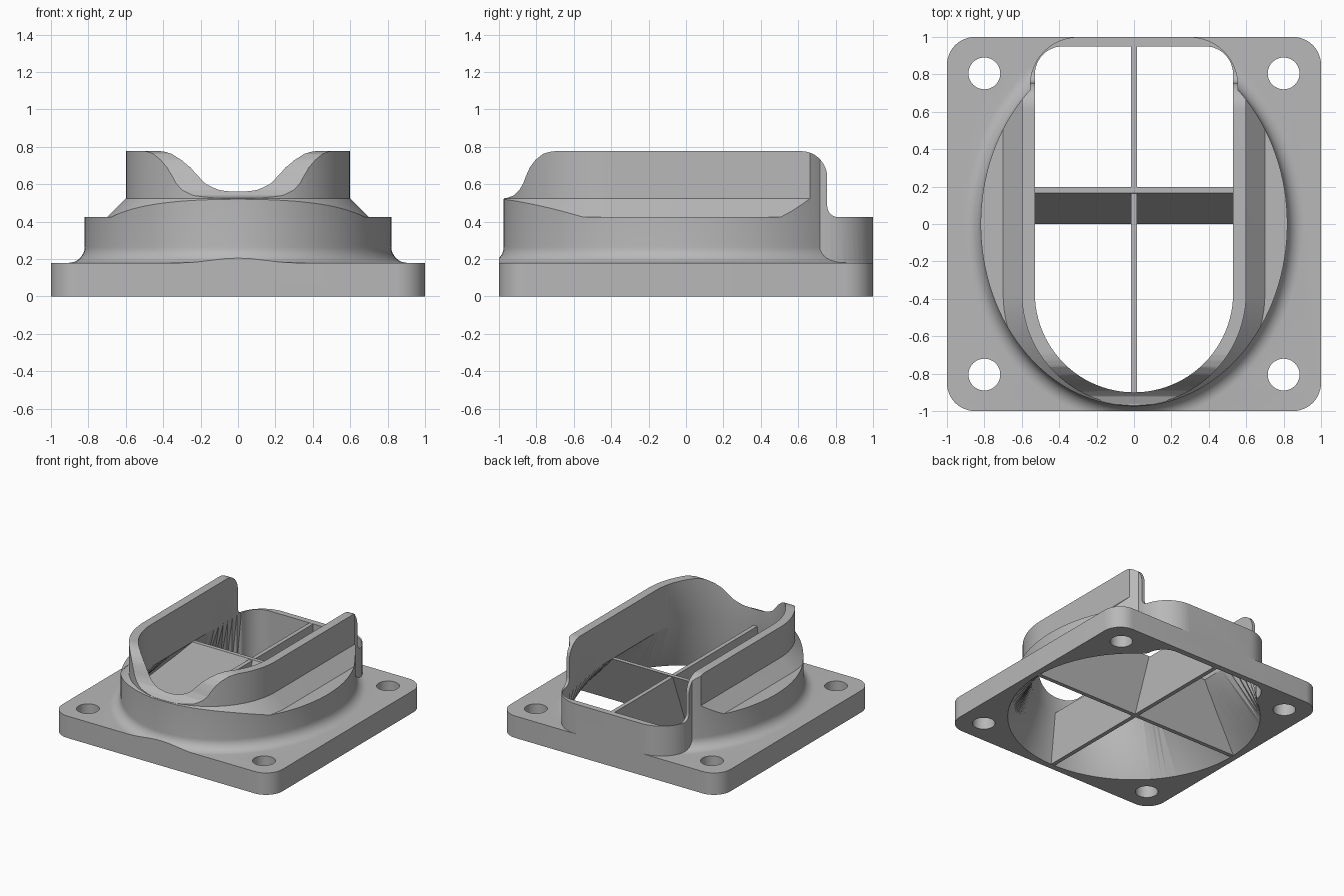
import bpy, bmesh
from math import pi, sin, cos, hypot

if "Cube" in bpy.data.objects:
    bpy.data.objects.remove(bpy.data.objects["Cube"], do_unlink=True)

grey = bpy.data.materials.new("plain grey")
grey.use_nodes = True
grey.diffuse_color = (0.48, 0.48, 0.48, 1)
grey.node_tree.nodes["Principled BSDF"].inputs["Base Color"].default_value = (0.48, 0.48, 0.48, 1)


def arc(cx, cy, r, a0, a1, n=12):
    """Points on an arc, angles in quarter turns."""
    angles = [(a0 + (a1 - a0) * i / n) * pi / 2 for i in range(n + 1)]
    return [(cx + r * cos(a), cy + r * sin(a)) for a in angles]


def rounded_box(hx, y0, y1, r):
    return (arc(hx - r, y1 - r, r, 0, 1) + arc(r - hx, y1 - r, r, 1, 2)
            + arc(r - hx, y0 + r, r, 2, 3) + arc(hx - r, y0 + r, r, 3, 4))


def ellipse(a, b, n=128):
    return [(a * cos(2 * pi * i / n), b * sin(2 * pi * i / n)) for i in range(n)]


def line(p, q, n=12):
    """Points strictly between p and q."""
    return [(p[0] + (q[0] - p[0]) * i / n, p[1] + (q[1] - p[1]) * i / n) for i in range(1, n)]


def loft(name, sections, along_x=False):
    """Closed solid through (outline, level) sections."""
    bm = bmesh.new()
    rings = []
    for pts, h in sections:
        rings.append([bm.verts.new((h, u, v) if along_x else (u, v, h)) for u, v in pts])
    n = len(rings[0])
    sides = []
    for a, b in zip(rings, rings[1:]):
        for i in range(n):
            j = (i + 1) % n
            sides.append(bm.faces.new((a[i], a[j], b[j], b[i])))
    bm.faces.new(rings[0][::-1])
    bm.faces.new(rings[-1])
    bmesh.ops.triangulate(bm, faces=sides)
    bmesh.ops.recalc_face_normals(bm, faces=bm.faces)
    mesh = bpy.data.meshes.new(name)
    bm.to_mesh(mesh)
    bm.free()
    mesh.materials.append(grey)
    ob = bpy.data.objects.new(name, mesh)
    bpy.context.collection.objects.link(ob)
    return ob


def activate(ob):
    bpy.ops.object.select_all(action="DESELECT")
    ob.select_set(True)
    bpy.context.view_layer.objects.active = ob


def combine(ob, tool, operation):
    """Boolean that consumes the tool object."""
    activate(ob)
    mod = ob.modifiers.new("combine", "BOOLEAN")
    mod.object, mod.operation, mod.solver = tool, operation, "EXACT"
    bpy.ops.object.modifier_apply(modifier=mod.name)
    bpy.data.objects.remove(tool, do_unlink=True)


def u_shape(r):
    """Straight sides open to the back, round front."""
    return arc(0, -0.37, r, 2, 4, 48) + [(r, 1.2), (-r, 1.2)]


# Oval body with a flared foot, joined to the rear box
A, B, FOOT = 0.82, 0.975, 0.085
flare = [(ellipse(A + FOOT, B + FOOT), 0.1)]
for i in range(9):
    t = i / 8 * pi / 2
    o = FOOT * (1 - sin(t))
    flare.append((ellipse(A + o, B + o), 0.18 + FOOT * (1 - cos(t))))
flare.append((ellipse(A, B), 0.9))
housing = loft("housing", flare)
rear = rounded_box(0.557, 0.2, 1.0, 0.26)
combine(housing, loft("rear_box", [(rear, 0.1), (rear, 0.9)]), "UNION")

# Height envelope: low deck plus the U-shaped wall with its chamfered foot
deck = rounded_box(1.3, -1.3, 1.3, 0.1)
envelope = loft("envelope", [(deck, 0.0), (deck, 0.425)])
wall = loft("wall", [(u_shape(0.75), 0.375), (u_shape(0.6), 0.525), (u_shape(0.6), 0.95)])
side = ([(-1.3, 0.3), (-1.3, 0.525), (-0.96, 0.526), (-0.92, 0.54), (-0.89, 0.57),
         (-0.87, 0.605), (-0.855, 0.645), (-0.835, 0.69), (-0.805, 0.73), (-0.765, 0.762),
         (-0.73, 0.773), (-0.7, 0.777)]
        + arc(0.615, 0.637, 0.14, 1, 0) + arc(0.815, 0.484, 0.06, 2, 3, 8)
        + [(0.84, 0.41), (0.84, 0.3)])
combine(wall, loft("side_profile", [(side, -1.2), (side, 1.2)], True), "INTERSECT")
combine(envelope, wall, "UNION")
combine(housing, envelope, "INTERSECT")

# Square mounting plate, trimming the flare to its edges
plate = rounded_box(1, -1, 1, 0.15)
combine(housing, loft("trim", [(plate, -0.1), (plate, 1.0)]), "INTERSECT")
combine(housing, loft("mounting_plate", [(plate, 0.0), (plate, 0.18)]), "UNION")

# Duct: round at the bottom, U-shaped with a squared back at the top
W, R = 0.53, 0.15
opening = (arc(0, -0.37, W, 2, 4, 48) + line((W, -0.37), (W, 0.8), 20)
           + arc(W - R, 0.95 - R, R, 0, 1) + line((W - R, 0.95), (R - W, 0.95), 20)
           + arc(R - W, 0.95 - R, R, 1, 2) + line((-W, 0.8), (-W, -0.37), 20))
inlet = []
for x, y in opening:
    d = hypot(x, y)
    k = max(0.95, d + 0.002) / d
    inlet.append((x * k, y * k))
combine(housing, loft("duct", [(inlet, -0.05), (inlet, 0), (opening, 0.43), (opening, 1)]), "DIFFERENCE")

# Four bolt holes
for sx in (-1, 1):
    for sy in (-1, 1):
        hole = arc(0.8 * sx, 0.805 * sy, 0.085, 0, 3.9, 39)
        combine(housing, loft("bolt_hole", [(hole, -0.1), (hole, 0.3)]), "DIFFERENCE")

# Centre rib and leaning cross vane inside the duct
rib = [(-0.965, 0.001), (0.965, 0.001), (0.965, 0.424), (-0.965, 0.424)]
centre_rib = loft("centre_rib", [(rib, -0.017), (rib, 0.017)], True)


def bar(hx, y):
    return [(-hx, y), (hx, y), (hx, y + 0.033), (-hx, y + 0.033)]


cross_vane = loft("cross_vane", [(bar(0.965, 0), 0.001), (bar(0.56, 0.165), 0.43)])

for ob in (housing, centre_rib, cross_vane):
    activate(ob)
    bpy.ops.object.shade_smooth_by_angle(angle=pi / 7)
